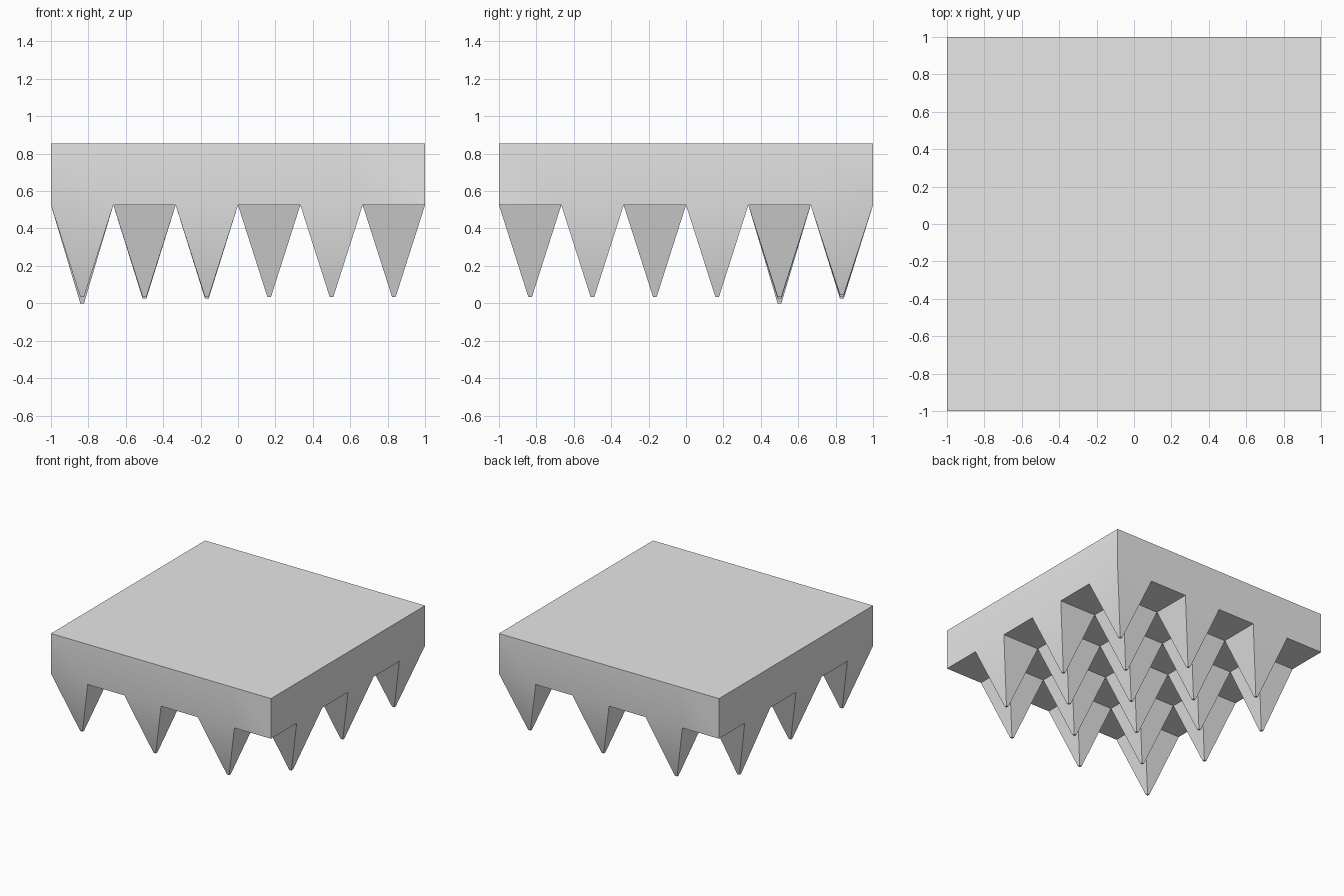
import bpy, bmesh, math
from mathutils import Vector

cube = bpy.data.objects.get("Cube")
if cube:
    bpy.data.objects.remove(cube, do_unlink=True)

CELLS = 6
BASE_Z, TOP_Z = 0.525, 0.855
TIP_HALF = 0.01
TIP_Z = 0.035
SPECIAL_TIPS = {(0, 4): 0.0, (1, 5): 0.025, (2, 4): 0.025, (5, 5): 0.045}

grey = bpy.data.materials.new("plain grey")
grey.use_nodes = True
grey.diffuse_color = (0.8, 0.8, 0.8, 1)
grey.node_tree.nodes["Principled BSDF"].inputs["Base Color"].default_value = (0.8, 0.8, 0.8, 1)

# Slab: gridded underside with its rim raised to a flat top
bm = bmesh.new()
bmesh.ops.create_grid(bm, x_segments=CELLS, y_segments=CELLS, size=1)
bmesh.ops.translate(bm, verts=bm.verts, vec=(0, 0, BASE_Z))
cells = list(bm.faces)
rim = [e for e in bm.edges if e.is_boundary]
raised = bmesh.ops.extrude_edge_only(bm, edges=rim)["geom"]
bmesh.ops.translate(bm, verts=[g for g in raised if isinstance(g, bmesh.types.BMVert)],
                    vec=(0, 0, TOP_Z - BASE_Z))
bmesh.ops.contextual_create(bm, geom=[e for e in bm.edges if e.is_boundary])

# Spikes: every second cell is drawn down to a small blunt tip
for cell in cells:
    centre = cell.calc_center_median()
    i, j = (math.floor((c + 1) * CELLS / 2) for c in centre.xy)
    if (i + j) % 2:
        continue
    tip = bmesh.ops.extrude_discrete_faces(bm, faces=[cell])["faces"][0]
    tip_z = SPECIAL_TIPS.get((i, j), TIP_Z)
    for v in tip.verts:
        offset = (v.co - centre) * (TIP_HALF * CELLS)
        v.co = Vector((centre.x + offset.x, centre.y + offset.y, tip_z))

bmesh.ops.recalc_face_normals(bm, faces=bm.faces)
mesh = bpy.data.meshes.new("spiked_slab")
bm.to_mesh(mesh)
bm.free()
mesh.materials.append(grey)
slab = bpy.data.objects.new("spiked_slab", mesh)
bpy.context.collection.objects.link(slab)

# Soft shading where the walls run into the outer spikes, crisp elsewhere
bpy.ops.object.select_all(action="DESELECT")
slab.select_set(True)
bpy.context.view_layer.objects.active = slab
bpy.ops.object.shade_smooth_by_angle(angle=math.radians(30))
